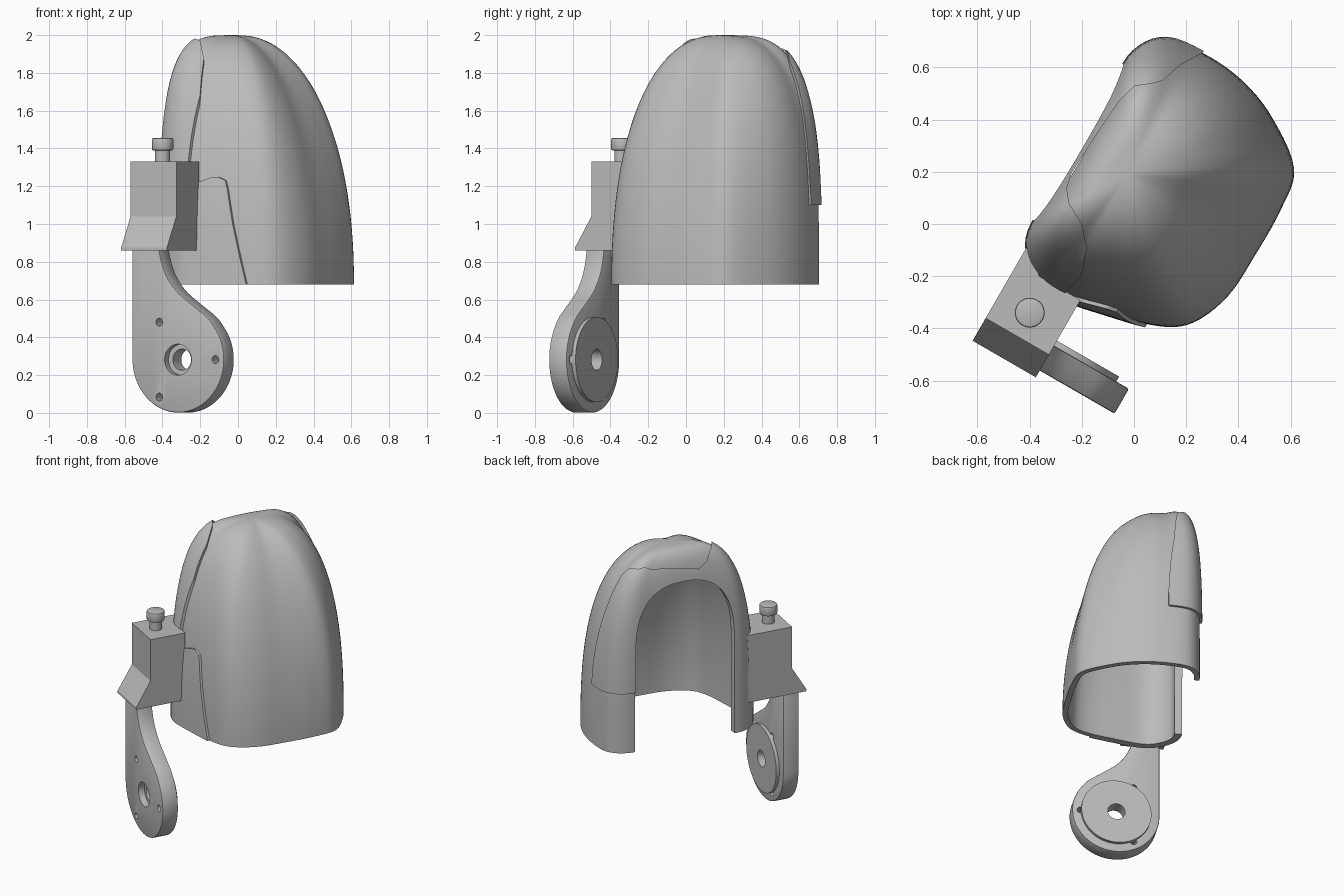
import bpy, bmesh, math
from mathutils import Vector

if "Cube" in bpy.data.objects:
    bpy.data.objects.remove(bpy.data.objects["Cube"])

grey = bpy.data.materials.new("plain_grey")
grey.use_nodes = True
grey.diffuse_color = (0.5, 0.5, 0.5, 1)
grey.node_tree.nodes["Principled BSDF"].inputs["Base Color"].default_value = (0.5, 0.5, 0.5, 1)

# Part frame turned 60 degrees: u runs along the open side, v points away from it
U = Vector((0.5, math.sqrt(0.75), 0))
V = Vector((math.sqrt(0.75), -0.5, 0))


def place(u, v, z):
    return U * u + V * v + Vector((0, 0, z))


def make(name, bm):
    bmesh.ops.recalc_face_normals(bm, faces=bm.faces)
    mesh = bpy.data.meshes.new(name)
    bm.to_mesh(mesh)
    bm.free()
    ob = bpy.data.objects.new(name, mesh)
    ob.data.materials.append(grey)
    bpy.context.collection.objects.link(ob)
    return ob


def prism(name, pts, axis, lo, hi):
    """Extrude a 2D outline along u, v or z."""
    order = {"u": lambda a, b, h: place(h, a, b),
             "v": lambda a, b, h: place(a, h, b),
             "z": lambda a, b, h: place(a, b, h)}[axis]
    bm = bmesh.new()
    rings = [[bm.verts.new(order(a, b, h)) for a, b in pts] for h in (lo, hi)]
    bm.faces.new(rings[0])
    bm.faces.new(rings[1])
    n = len(pts)
    for i in range(n):
        j = (i + 1) % n
        bm.faces.new((rings[0][i], rings[0][j], rings[1][j], rings[1][i]))
    return make(name, bm)


def circle(a, b, r, n=48):
    return [(a + r * math.cos(math.tau * i / n), b + r * math.sin(math.tau * i / n)) for i in range(n)]


def spline(pts, steps, closed):
    """Smooth curve through 2D points."""
    n = len(pts)
    out = []
    for i in range(n if closed else n - 3):
        a, b, c, d = [pts[(i + k) % n] for k in range(4)]
        for s in range(steps):
            t = s / steps
            out.append([0.5 * (2 * q + (r - p) * t + (2 * p - 5 * q + 4 * r - w) * t * t
                               + (3 * q - p - 3 * r + w) * t ** 3) for p, q, r, w in zip(a, b, c, d)])
    return out


def apply_mods(ob):
    dg = bpy.context.evaluated_depsgraph_get()
    mesh = bpy.data.meshes.new_from_object(ob.evaluated_get(dg))
    ob.modifiers.clear()
    ob.data = mesh


def cut(ob, cutter, operation="DIFFERENCE"):
    cutter.hide_render = True
    mod = ob.modifiers.new("cut", "BOOLEAN")
    mod.object, mod.operation, mod.solver = cutter, operation, "EXACT"
    apply_mods(ob)
    bpy.data.objects.remove(cutter)


def round_edges(ob, width):
    mod = ob.modifiers.new("edge", "BEVEL")
    mod.width, mod.segments, mod.limit_method = width, 2, "ANGLE"
    mod.angle_limit = math.radians(50)
    apply_mods(ob)


def smooth(ob, angle=35):
    bpy.ops.object.select_all(action="DESELECT")
    ob.select_set(True)
    bpy.context.view_layer.objects.active = ob
    bpy.ops.object.shade_smooth_by_angle(angle=math.radians(angle))


# Base section of the cap, and the axis its superelliptic dome closes on
SECTION = [(-.38, -.12), (-.34, -.24), (-.25, -.318), (-.1, -.328), (.15, -.328), (.4, -.328), (.57, -.322),
           (.675, -.24), (.7, -.07), (.68, .1), (.615, .26), (.49, .426), (.33, .46), (.13, .462), (-.06, .45),
           (-.215, .385), (-.293, .275), (-.345, .08)]
CU, CV, BASE, TOP = .155, -.117, .68, 2.0


def fullness(du, dv):
    """Dome exponent by direction: fuller to the sides and the open face."""
    a = (du / .54) ** 2
    b = (dv / (.57 if dv > 0 else .21)) ** 2
    return ((2.8 if du > 0 else 2.6) * a + (1.9 if dv > 0 else 4.5) * b) / (a + b)


def dome(name, thickness, grow, levels=36):
    """Thin-walled cap; grow pushes its outside beyond the base surface."""
    rays = [(u - CU, v - CV, fullness(u - CU, v - CV)) for u, v in spline(SECTION, 5, True)]
    n = len(rays)
    bm = bmesh.new()
    rings = []
    for k in range(levels):
        t = math.sin(math.pi / 2 * k / levels)
        ring = []
        for du, dv, e in rays:
            s = (1 - t ** e) ** (1 / e)
            ring.append(bm.verts.new(place(CU + du * s, CV + dv * s, BASE + (TOP - BASE) * t)))
        rings.append(ring)
    apex = bm.verts.new(place(CU, CV, TOP))
    for i in range(n):
        j = (i + 1) % n
        for low, high in zip(rings, rings[1:]):
            bm.faces.new((low[i], low[j], high[j], high[i]))
        bm.faces.new((rings[-1][i], rings[-1][j], apex))
    ob = make(name, bm)
    mod = ob.modifiers.new("wall", "SOLIDIFY")
    mod.thickness = thickness
    mod.offset = -1 + 2 * grow / thickness
    apply_mods(ob)
    return ob


def arch():
    """Cutter for the arched opening."""
    mid, half, spring, rise = .165, .345, 1.36, .44
    pts = [(mid + half, .4)]
    for i in range(33):
        a = math.pi * i / 32
        c, s = math.cos(a), math.sin(a)
        pts.append((mid + half * math.copysign(abs(c) ** .8, c), spring + rise * max(s, 0) ** .8))
    pts.append((mid - half, .4))
    return prism("arch_cutter", pts, "v", -.6, -.1)


# Cap shell with arched opening
shell = dome("cap_shell", .035, 0)
cut(shell, arch())
smooth(shell)

# Raised rim layer with a wavy edge
wave = [(-.6, -.1), (-.38, -.1), (-.273, -.075), (-.17, -.11), (-.1, -.173), (-.056, -.255), (-.01, -.292), (.05, -.305),
        (.21, -.297), (.38, -.285), (.46, -.262), (.5, -.21), (.53, -.18), (.62, -.15), (.7, -.1), (.9, -.1),
        (.9, -.6), (-.6, -.6)]
rim = dome("rim_layer", .045, .017)
cut(rim, prism("rim_cutter", wave, "z", 1.1, 2.2), "INTERSECT")
cut(rim, arch())
smooth(rim)

# Raised side pad beside the clamp block
pad_outline = [(-.5, .6), (.25, .6), (.235, .68), (.16, 1.0), (.125, 1.18), (.11, 1.23), (.07, 1.25),
               (.03, 1.245), (-.1, 1.2), (-.5, 1.2)]
pad = dome("side_pad", .045, .014)
cut(pad, prism("pad_cutter", pad_outline, "u", -.6, -.1), "INTERSECT")
cut(pad, arch())
smooth(pad)

# Clamp block with flared foot, and the web joining it to the cap corner
block_outline = [(-.355, .86), (-.697, .86), (-.697, .875), (-.597, 1.04), (-.597, 1.33), (-.355, 1.33)]
prism("clamp_block", block_outline, "v", -.312, -.032)
prism("block_web", [(-.37, -.2), (-.34, -.23), (-.255, -.305), (-.25, -.312), (-.37, -.312)], "z", .86, 1.33)

# Thumb screw
smooth(prism("screw_neck", circle(-.494, -.176, .04), "z", 1.3, 1.4))
head = prism("screw_head", circle(-.494, -.176, .057), "z", 1.39, 1.455)
round_edges(head, .008)
smooth(head)

# Lever: round end with a tapering neck
HV, HZ, R = .018, .282, .281
lever_outline = [(HV + R * math.cos(a), HZ + R * math.sin(a))
                 for a in [math.radians(38 - 218 * i / 48) for i in range(49)]]
neck = [(-.1, 1.0), (-.1, .88), (-.065, .75), (.004, .65), (.108, .57), (.192, .51), (.239, .455), (.275, .39)]
lever_outline += [(HV - R, .9)] + [tuple(p) for p in spline(neck, 5, False)]
lever = prism("lever", lever_outline, "u", -.667, -.557)
round_edges(lever, .008)

# Disc on the inner face of the lever
disc = prism("lever_disc", circle(HV, HZ, .225, 64), "u", -.575, -.535)

# Central bore, counterbore and three pin holes
for part in (lever, disc):
    cut(part, prism("bore_cutter", circle(HV, HZ, .056), "u", -.8, -.4))
cut(lever, prism("counterbore_cutter", circle(HV, HZ, .082), "u", -.8, -.625))
for k in range(3):
    a = math.tau * k / 3
    pin = circle(HV + .229 * math.cos(a), HZ + .229 * math.sin(a), .021, 20)
    cut(lever, prism("pin_cutter", pin, "u", -.8, -.4))
smooth(lever)
smooth(disc)
